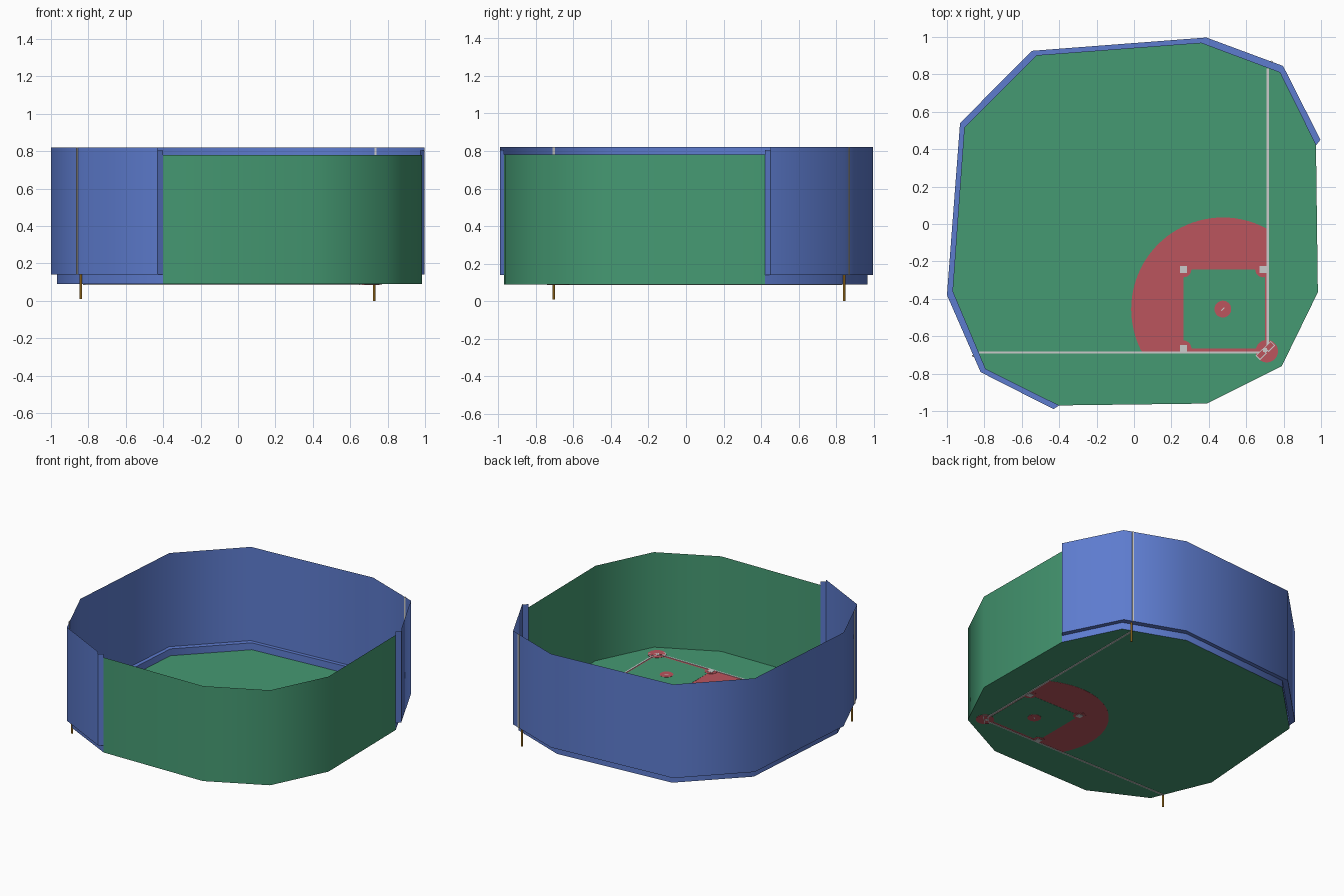
import bpy
import math

if "Cube" in bpy.data.objects:
    bpy.data.objects.remove(bpy.data.objects["Cube"])

Z = 0.09            # playing surface height
LEDGE = 0.14        # height of the step under the outfield wall
FOUL_X, FOUL_Y = 0.715, -0.687


def material(name, rgb):
    m = bpy.data.materials.new(name)
    m.diffuse_color = (*rgb, 1)
    m.use_nodes = True
    m.node_tree.nodes["Principled BSDF"].inputs["Base Color"].default_value = m.diffuse_color
    return m


GREEN = material("green", (0.06, 0.32, 0.17))
BLUE = material("blue", (0.11, 0.2, 0.62))
DIRT = material("dirt", (0.5, 0.09, 0.11))
WHITE = material("white", (0.6, 0.6, 0.6))
ORANGE = material("orange", (0.75, 0.36, 0.03))


def mesh(name, verts, faces, mat, smooth=False):
    me = bpy.data.meshes.new(name)
    me.from_pydata(verts, [], faces)
    me.materials.append(mat)
    for p in me.polygons:
        p.use_smooth = smooth
    ob = bpy.data.objects.new(name, me)
    bpy.context.collection.objects.link(ob)
    return ob


def prism(name, pts, z0, z1, mat):
    n = len(pts)
    verts = [(x, y, z) for z in (z0, z1) for x, y in pts]
    faces = [tuple(range(n))[::-1], tuple(range(n, 2 * n))]
    faces += [(i, (i + 1) % n, n + (i + 1) % n, n + i) for i in range(n)]
    return mesh(name, verts, faces, mat)


def strip(name, a, za, b, zb, mat, smooth=True):
    """Band of quads joining two polylines at two heights."""
    n = len(a)
    verts = [(x, y, za) for x, y in a] + [(x, y, zb) for x, y in b]
    return mesh(name, verts, [(i, i + 1, n + i + 1, n + i) for i in range(n - 1)], mat, smooth)


def marking(name, pts, layer, mat):
    """Thin inlay seen from above and below the field."""
    h = 0.001 * layer
    return prism(name, pts, Z - h, Z + h, mat)


def rect(cx, cy, w, d, ang=0):
    c, s = math.cos(math.radians(ang)), math.sin(math.radians(ang))
    return [(cx + x * c - y * s, cy + x * s + y * c)
            for x, y in ((-w / 2, -d / 2), (w / 2, -d / 2), (w / 2, d / 2), (-w / 2, d / 2))]


def disc(cx, cy, r, n, clip=False):
    out = []
    for i in range(n):
        a = 2 * math.pi * i / n
        x, y = cx + r * math.cos(a), cy + r * math.sin(a)
        if clip:
            x, y = min(x, FOUL_X + 0.004), max(y, FOUL_Y - 0.004)
        if (x, y) not in out:
            out.append((x, y))
    return out


# Field outline: near side (green wall) and far side (blue wall)
near = [(-0.4, -0.97), (0.39, -0.96), (0.79, -0.76), (0.983, -0.365), (0.973, 0.42)]
far = [(0.973, 0.42), (0.78, 0.81), (0.36, 0.967), (-0.52, 0.9), (-0.905, 0.515),
       (-0.968, -0.36), (-0.793, -0.775), (-0.4, -0.97)]
outer = [(0.997, 0.45), (0.797, 0.845), (0.387, 0.997), (-0.545, 0.926), (-0.93, 0.54),
         (-1.0, -0.38), (-0.82, -0.792), (-0.43, -0.99)]
outline = near + far[1:-1]
mesh("field", [(x, y, Z) for x, y in outline], [tuple(range(len(outline)))], GREEN)

# Walls
strip("backstop_wall", near, Z, near, 0.78, GREEN)
strip("outfield_skirt", far, Z, far, LEDGE, BLUE)
strip("outfield_ledge", outer, LEDGE, far, LEDGE, BLUE, False)
strip("outfield_wall", outer, LEDGE, outer, 0.82, BLUE)
for k, side in ((0, "right"), (-1, "left")):
    ends = [outer[k], far[k]]
    strip("wall_end_" + side, ends, LEDGE, ends, 0.805, BLUE, False)

# Infield dirt and grass
marking("infield_dirt", disc(0.475, -0.455, 0.49, 96, True), 1, DIRT)
marking("infield_grass", rect(0.483, -0.454, 0.437, 0.424), 2, GREEN)
marking("home_circle", disc(0.71, -0.68, 0.06, 32), 3, DIRT)
marking("mound", disc(0.475, -0.455, 0.045, 32), 3, DIRT)
marking("mound_plate", rect(0.475, -0.455, 0.024, 0.006, 45), 4, WHITE)

# Bases with dirt cutouts
for name, x, y in (("first", 0.69, -0.243), ("second", 0.265, -0.243), ("third", 0.265, -0.665)):
    marking(name + "_base_dirt", disc(x, y, 0.042, 24, True), 3, DIRT)
    marking(name + "_base", rect(x, y, 0.038, 0.038), 5, WHITE)
marking("home_plate", rect(0.7, -0.674, 0.022, 0.022), 5, WHITE)

# Batter boxes: outlines made of a white tile with a dirt centre
for side, x, y in (("left", 0.68, -0.697), ("right", 0.725, -0.655)):
    marking(side + "_batter_box", rect(x, y, 0.052, 0.034, 45), 4, WHITE)
    marking(side + "_batter_box_dirt", rect(x, y, 0.042, 0.024, 45), 5, DIRT)

# Foul lines
marking("foul_line_left", rect(-0.065, FOUL_Y, 1.53, 0.011), 4, WHITE)
marking("foul_line_right", rect(FOUL_X, 0.087, 0.011, 1.49), 4, WHITE)

# Foul poles below the ledge and stripes up the wall
for side, pole, wall, ang, z0 in (("left", (-0.84, -0.704), (-0.86, -0.706), 113, 0.01),
                                  ("right", (0.728, 0.842), (0.736, 0.868), -20.5, 0.0)):
    prism("foul_pole_" + side, disc(*pole, 0.007, 8), z0, LEDGE, ORANGE)
    prism("wall_stripe_" + side, rect(*wall, 0.012, 0.008, ang), LEDGE, 0.82, WHITE)
